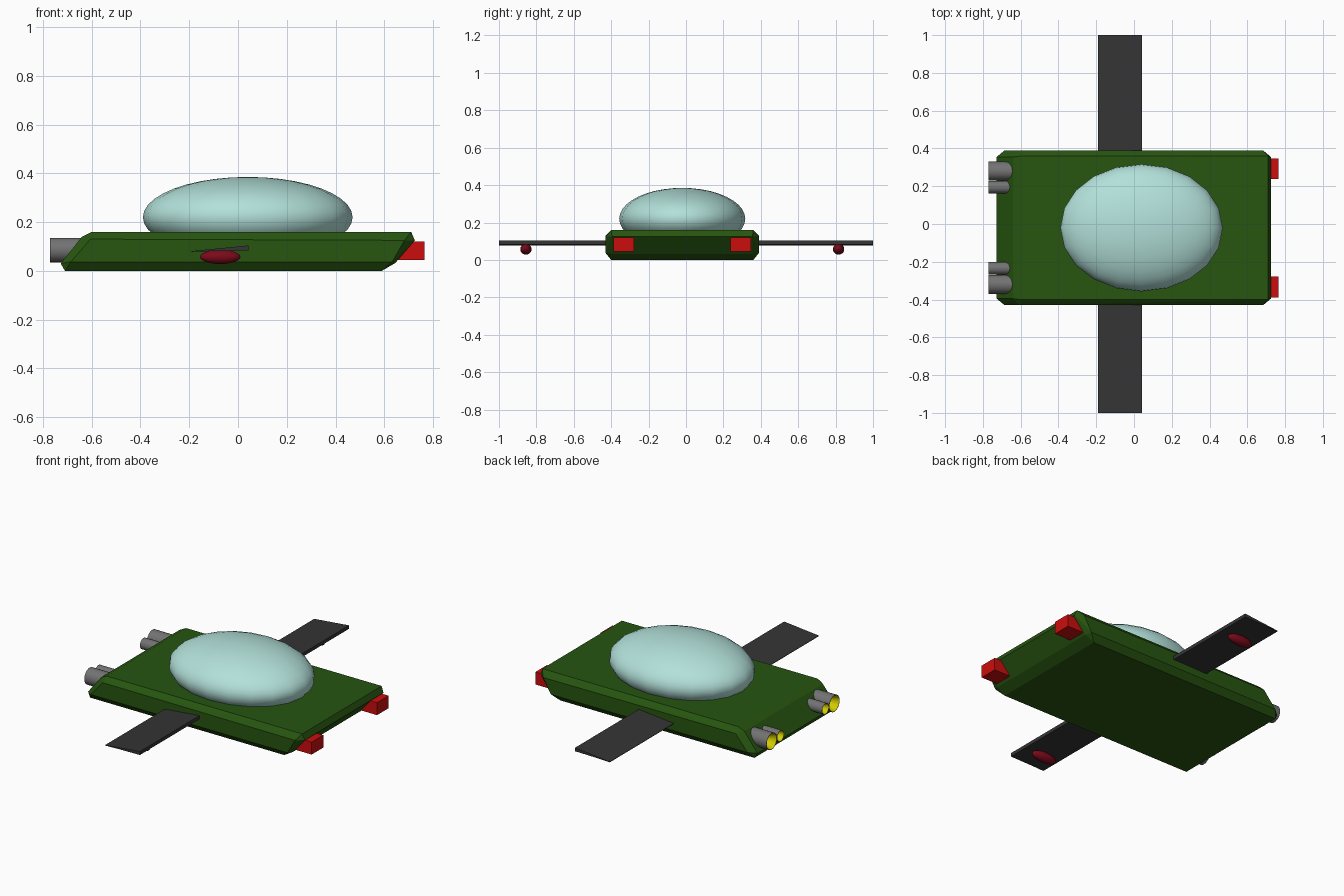
import bpy, bmesh, math
from mathutils import Matrix, Vector

if "Cube" in bpy.data.objects:
    bpy.data.objects.remove(bpy.data.objects["Cube"])

YC = -0.02  # the craft's mirror plane


def mat(name, rgb):
    m = bpy.data.materials.new(name)
    m.diffuse_color = (*rgb, 1)
    m.use_nodes = True
    m.node_tree.nodes["Principled BSDF"].inputs["Base Color"].default_value = m.diffuse_color
    return m


GREEN = mat("green paint", (0.02, 0.09, 0.005))
GLASS = mat("canopy glass", (0.45, 0.75, 0.70))
DARK = mat("dark panel", (0.035, 0.035, 0.035))
RED = mat("lamp red", (0.6, 0.004, 0.004))
MAROON = mat("pod red", (0.2, 0.003, 0.01))
STEEL = mat("steel", (0.17, 0.17, 0.17))
YELLOW = mat("exhaust glow", (0.65, 0.6, 0.0))


def finish(bm, name, material, smooth=False):
    bmesh.ops.recalc_face_normals(bm, faces=bm.faces)
    me = bpy.data.meshes.new(name)
    bm.to_mesh(me)
    bm.free()
    ob = bpy.data.objects.new(name, me)
    bpy.context.collection.objects.link(ob)
    me.materials.append(material)
    if smooth:
        bpy.ops.object.select_all(action='DESELECT')
        ob.select_set(True)
        bpy.context.view_layer.objects.active = ob
        bpy.ops.object.shade_smooth_by_angle(angle=math.radians(40))
    return ob


def ellipsoid(name, centre, radii, material, seg, rings):
    bm = bmesh.new()
    m = Matrix.Translation(centre) @ Matrix.Diagonal((*radii, 1))
    bmesh.ops.create_uvsphere(bm, u_segments=seg, v_segments=rings, radius=1, matrix=m)
    return finish(bm, name, material, True)


def box(name, lo, hi, material):
    lo, hi = Vector(lo), Vector(hi)
    bm = bmesh.new()
    m = Matrix.Translation((lo + hi) / 2) @ Matrix.Diagonal((*(hi - lo), 1))
    bmesh.ops.create_cube(bm, size=1, matrix=m)
    return finish(bm, name, material)


def exhaust(name, y, r):
    """Nozzle along x: outer sleeve, open at the back, with a glowing cup."""
    z, seg = 0.085, 24

    def ring(bm, x, rad):
        return [bm.verts.new((x, y + rad * math.cos(2 * math.pi * i / seg),
                              z + rad * math.sin(2 * math.pi * i / seg))) for i in range(seg)]

    def bridge(bm, a, b):
        for i in range(seg):
            bm.faces.new((a[i], a[(i + 1) % seg], b[(i + 1) % seg], b[i]))

    bm = bmesh.new()
    front, back = ring(bm, -0.62, r), ring(bm, -0.77, r)
    bridge(bm, front, back)
    lip = ring(bm, -0.77, r * 0.95)
    bridge(bm, back, lip)
    bm.faces.new(front)
    finish(bm, name + "_sleeve", STEEL, True)

    bm = bmesh.new()
    mouth, floor = ring(bm, -0.77, r * 0.95), ring(bm, -0.72, r * 0.6)
    bridge(bm, mouth, floor)
    bm.faces.new(floor)
    cup = finish(bm, name + "_glow", YELLOW, True)
    if cup.data.polygons[-1].normal.x > 0:
        cup.data.flip_normals()


# Hull: slanted slab with every edge chamfered
bm = bmesh.new()
profiles = {
    0.38: [(-0.60, 0.16), (0.71, 0.16), (-0.71, 0.0), (0.59, 0.0)],
    0.41: [(-0.605, 0.13), (0.683, 0.125), (0.632, 0.037), (-0.685, 0.037)],
    0.375: [(0.725, 0.125), (0.645, 0.032), (-0.727, 0.03), (-0.64, 0.14)],
}
for half, pts in profiles.items():
    for x, z in pts:
        for s in (-1, 1):
            bm.verts.new((x, YC + s * half, z))
bmesh.ops.convex_hull(bm, input=bm.verts)
bmesh.ops.dissolve_limit(bm, angle_limit=math.radians(2), verts=bm.verts, edges=bm.edges)
finish(bm, "hull", GREEN)

# Canopy bubble
ellipsoid("canopy", (0.04, YC, 0.22), (0.43, 0.337, 0.165), GLASS, 20, 20)

# Wing: thin wedge running right through the hull
bm = bmesh.new()
f = bm.faces.new([bm.verts.new((x, -1, z)) for x, z in
                  ((-0.19, 0.078), (-0.10, 0.081), (0.043, 0.083), (0.043, 0.104), (-0.19, 0.081))])
ext = bmesh.ops.extrude_face_region(bm, geom=[f])
bmesh.ops.translate(bm, vec=(0, 2, 0),
                    verts=[v for v in ext["geom"] if isinstance(v, bmesh.types.BMVert)])
if not f.is_valid or len(f.edges[0].link_faces) < 2:
    bm.faces.new(f.verts) if not f.is_valid else None
finish(bm, "wing", DARK)

# Mirrored details
for s, side in ((-1, "right"), (1, "left")):
    ellipsoid("wing_pod_" + side, (-0.073, YC + s * 0.836, 0.057),
              (0.083, 0.03, 0.029), MAROON, 20, 12)
    ya, yb = sorted((YC + s * 0.257, YC + s * 0.368))
    box("headlamp_" + side, (0.655, ya, 0.045), (0.765, yb, 0.12), RED)
    exhaust("large_exhaust_" + side, YC + s * 0.3, 0.05)
    exhaust("small_exhaust_" + side, YC + s * 0.215, 0.033)
